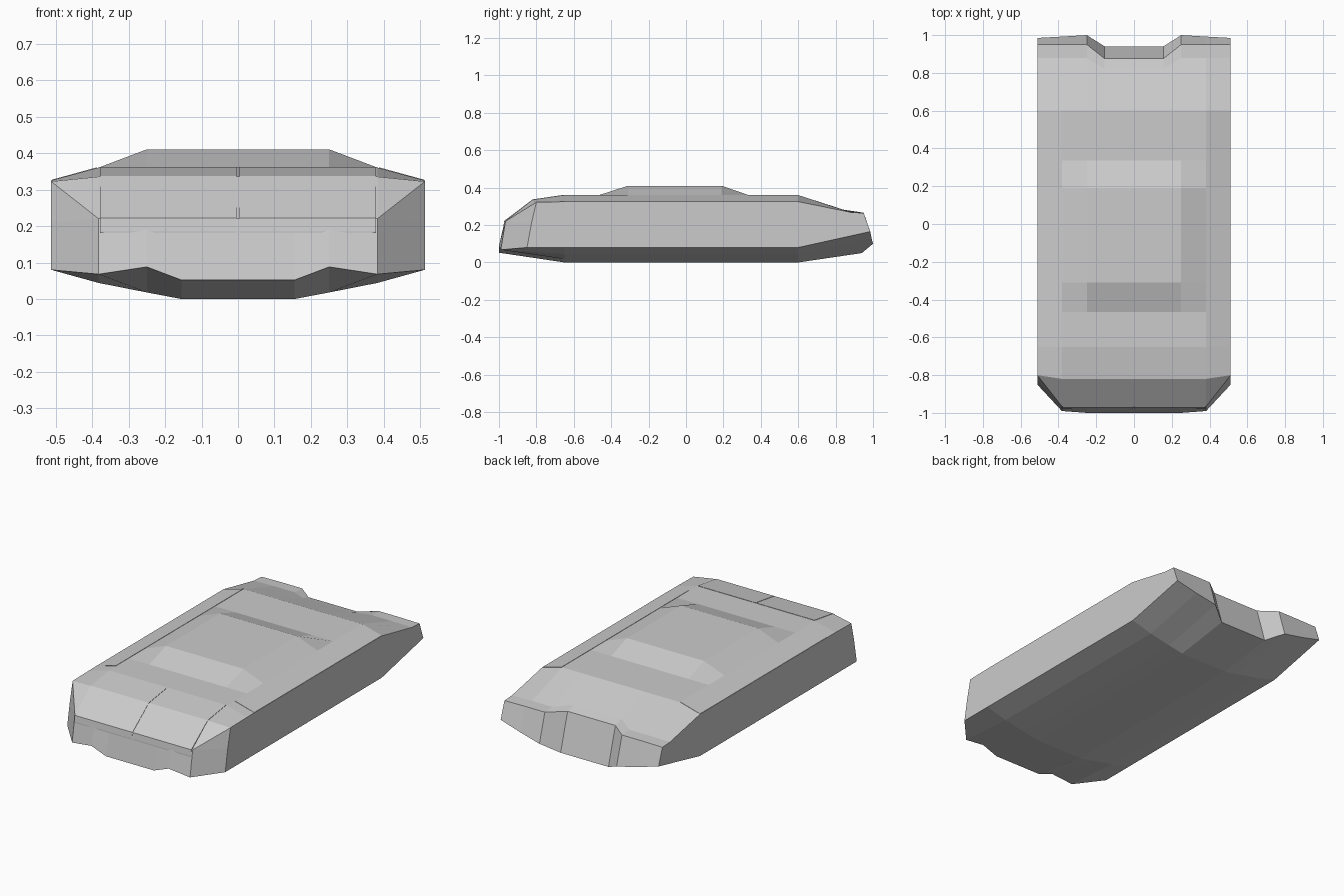
import bpy, bmesh

if "Cube" in bpy.data.objects:
    bpy.data.objects.remove(bpy.data.objects["Cube"])


def mesh_object(name, verts, faces):
    """Build a half mesh, fix its normals and mirror it across x = 0."""
    me = bpy.data.meshes.new(name)
    me.from_pydata(verts, [], faces)
    bm = bmesh.new()
    bm.from_mesh(me)
    bmesh.ops.recalc_face_normals(bm, faces=bm.faces)
    bm.to_mesh(me)
    bm.free()
    ob = bpy.data.objects.new(name, me)
    bpy.context.collection.objects.link(ob)
    mod = ob.modifiers.new("Mirror", 'MIRROR')
    mod.use_clip = True
    mod.merge_threshold = 0.0005
    return ob


def column(x, deck, roof, belly, nose, brow, hood, tail_slope, tail_top, tail_low):
    """Closed side profile at one x position, from nose bottom over the top."""
    pts = [nose, brow, hood, (-0.65, deck), (-0.465, deck), (-0.31, roof),
           (0.19, roof), (0.335, deck), (0.60, deck),
           tail_slope, tail_top, tail_low, (0.60, belly), (-0.65, belly)]
    return [(x, y, z) for y, z in pts]


# Hull: side profiles lofted from the centre line to the flank
mid = (0.36, 0.41, 0.0, (-1.0, 0.052), (-0.97, 0.22), (-0.82, 0.335),
       (0.82, 0.285), (0.875, 0.268), (0.94, 0.05))
cols = [
    column(0.0, *mid),
    column(0.155, *mid),
    column(0.25, 0.36, 0.41, 0.018, (-1.0, 0.088), (-0.97, 0.22), (-0.82, 0.335),
           (0.88, 0.27), (0.95, 0.266), (1.0, 0.10)),
    column(0.382, 0.36, 0.36, 0.044, (-0.99, 0.068), (-0.965, 0.22), (-0.82, 0.335),
           (0.88, 0.27), (0.95, 0.266), (0.992, 0.13)),
    column(0.512, 0.325, 0.325, 0.08, (-0.85, 0.08), (-0.826, 0.21), (-0.80, 0.322),
           (0.88, 0.268), (0.95, 0.264), (0.985, 0.165)),
]
n = len(cols[0])
verts = [p for c in cols for p in c]
faces = []
for c in range(len(cols) - 1):
    for i in range(n):
        j = (i + 1) % n
        a, b, d, e = c * n + i, c * n + j, (c + 1) * n + j, (c + 1) * n + i
        if c == 3 and i == 1:
            # chamfered front corner folds along this diagonal
            faces += [(a, b, d), (a, d, e)]
        else:
            faces.append((a, b, d, e))
faces.append(tuple(range(4 * n, 5 * n)))
mesh_object("hull", verts, faces)


def plate(name, rows, lift=0.003):
    """Thin closed panel; rows are (inner point, outer point) pairs."""
    m = len(rows)
    top = [(p[0], p[1], p[2] + lift) for r in rows for p in r]
    low = [(p[0], p[1], p[2] - 0.004) for r in rows for p in r]
    k = 2 * m
    fs = []
    for i in range(m - 1):
        a = 2 * i
        fs += [(a, a + 1, a + 3, a + 2), (k + a, k + a + 2, k + a + 3, k + a + 1),
               (a, a + 2, k + a + 2, k + a), (a + 1, k + a + 1, k + a + 3, a + 3)]
    fs += [(0, k, k + 1, 1), (k - 2, k - 1, 2 * k - 1, 2 * k - 2)]
    return mesh_object(name, top + low, fs)


# Pair of front hood panels with a narrow centre gap
hood = [(-0.977, 0.185), (-0.972, 0.22), (-0.82, 0.335), (-0.65, 0.36)]
plate("hood_panel", [((0.004, y, z), (0.378, y, z)) for y, z in hood], 0.002)

# Long sloped shoulder panels along both sides
plate("shoulder_panel", [((0.386, y, 0.359), (0.511, y, 0.3245)) for y in (-0.58, 0.60)], 0.002)
